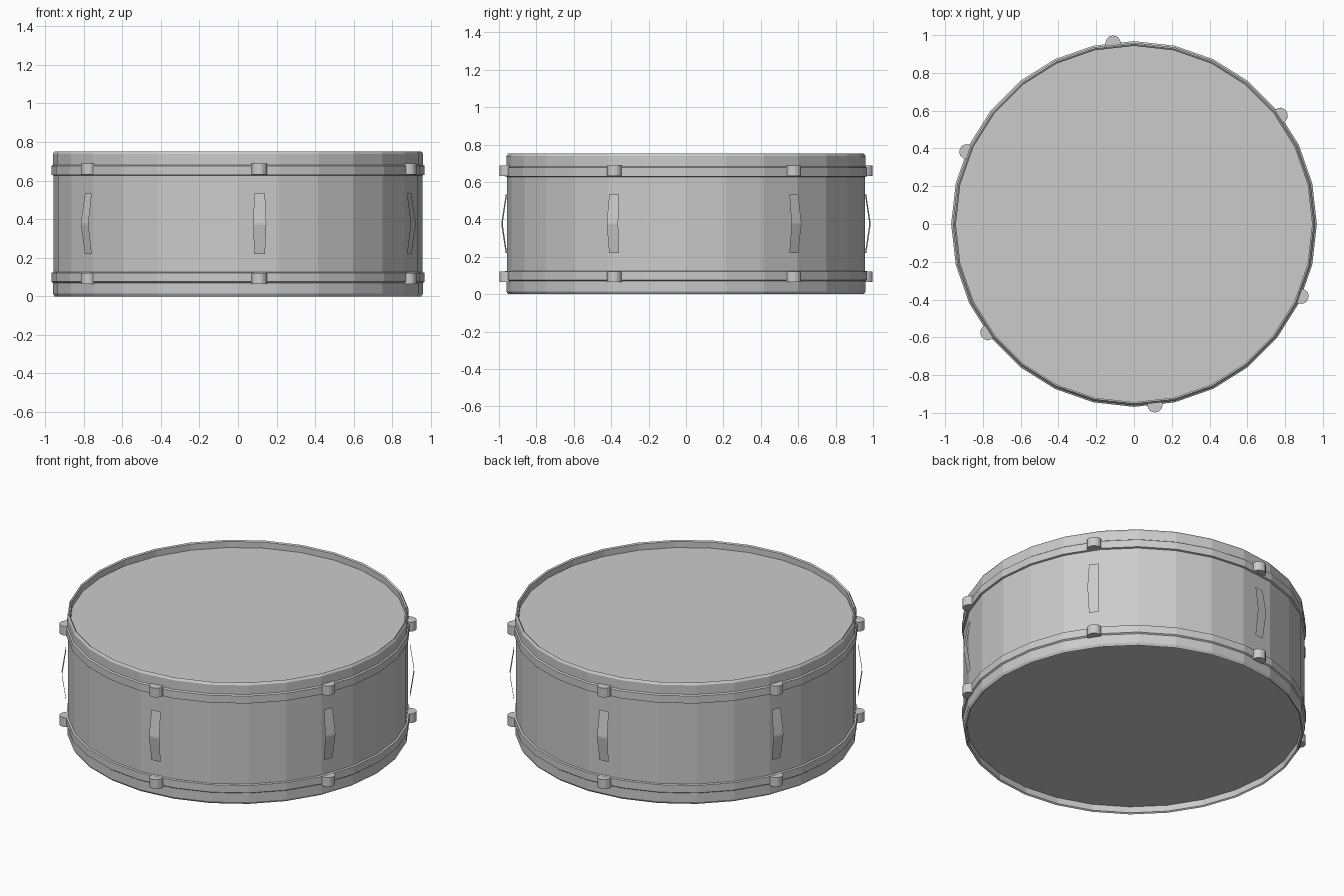
import bpy, bmesh
from math import cos, sin, pi, radians

if "Cube" in bpy.data.objects:
    bpy.data.objects.remove(bpy.data.objects["Cube"])

SIDES = 28
HEIGHT = 0.752
LUG_ANGLES = [radians(-83.4 + 60 * k) for k in range(6)]


def make(name, verts, faces):
    mesh = bpy.data.meshes.new(name)
    mesh.from_pydata(verts, [], faces)
    bm = bmesh.new()
    bm.from_mesh(mesh)
    bmesh.ops.recalc_face_normals(bm, faces=bm.faces)
    bm.to_mesh(mesh)
    bm.free()
    ob = bpy.data.objects.new(name, mesh)
    bpy.context.collection.objects.link(ob)
    return ob


def lathe(name, profile, closed=False):
    """Spin (radius, z) points around the z axis."""
    n = len(profile)
    verts = [(r * cos(2 * pi * i / SIDES), r * sin(2 * pi * i / SIDES), z)
             for i in range(SIDES) for r, z in profile]
    faces = []
    for i in range(SIDES):
        a, b = i * n, (i + 1) % SIDES * n
        for j in range(n if closed else n - 1):
            k = (j + 1) % n
            faces.append((a + j, b + j, b + k, a + k))
    return make(name, verts, faces)


def disc(name, r, z):
    verts = [(r * cos(2 * pi * i / SIDES), r * sin(2 * pi * i / SIDES), z) for i in range(SIDES)]
    return make(name, verts, [tuple(range(SIDES))])


def place(ob, angle):
    ob.rotation_euler.z = angle


# Cylindrical shell
lathe("shell", [(0.957, 0.05), (0.957, HEIGHT - 0.05)])

# Hoops: flange band plus raised rim (upper profile, mirrored for the lower one)
hoop = [(0.957, 0.627), (0.968, 0.63), (0.968, 0.676), (0.96, 0.682),
        (0.96, 0.738), (0.951, HEIGHT), (0.943, 0.746), (0.943, 0.705)]
lathe("top_hoop", hoop)
lathe("bottom_hoop", [(r, HEIGHT - z) for r, z in hoop])

# Drum heads, recessed inside the hoops
disc("top_head", 0.943, 0.708)
disc("bottom_head", 0.943, HEIGHT - 0.708)


# Rounded lug on a hoop
def lug(name, z0, z1, angle):
    outline = [(0.945, -0.04)]
    outline += [(0.964 + 0.04 * cos(t), 0.04 * sin(t))
                for t in [-pi / 2 + pi * i / 8 for i in range(9)]]
    outline += [(0.945, 0.04)]
    n = len(outline)
    verts = [(x, y, z) for z in (z0, z1) for x, y in outline]
    faces = [tuple(range(n)), tuple(range(n, 2 * n))]
    faces += [(i, (i + 1) % n, n + (i + 1) % n, n + i) for i in range(n)]
    place(make(name, verts, faces), angle)


# Bent strip bowing out from the shell
def strip(name, angle):
    rows = [(0.967, 0.029, 0.22), (0.99, 0.033, 0.371),
            (0.99, 0.033, 0.381), (0.967, 0.029, 0.532)]
    verts = [(r, s * w, z) for r, w, z in rows for s in (-1, 1)]
    faces = [(2 * i, 2 * i + 1, 2 * i + 3, 2 * i + 2) for i in range(3)]
    place(make(name, verts, faces), angle)


for k, a in enumerate(LUG_ANGLES):
    lug(f"top_lug_{k}", 0.631, 0.688, a)
    lug(f"bottom_lug_{k}", HEIGHT - 0.688, HEIGHT - 0.631, a)
    strip(f"tension_strip_{k}", a)
